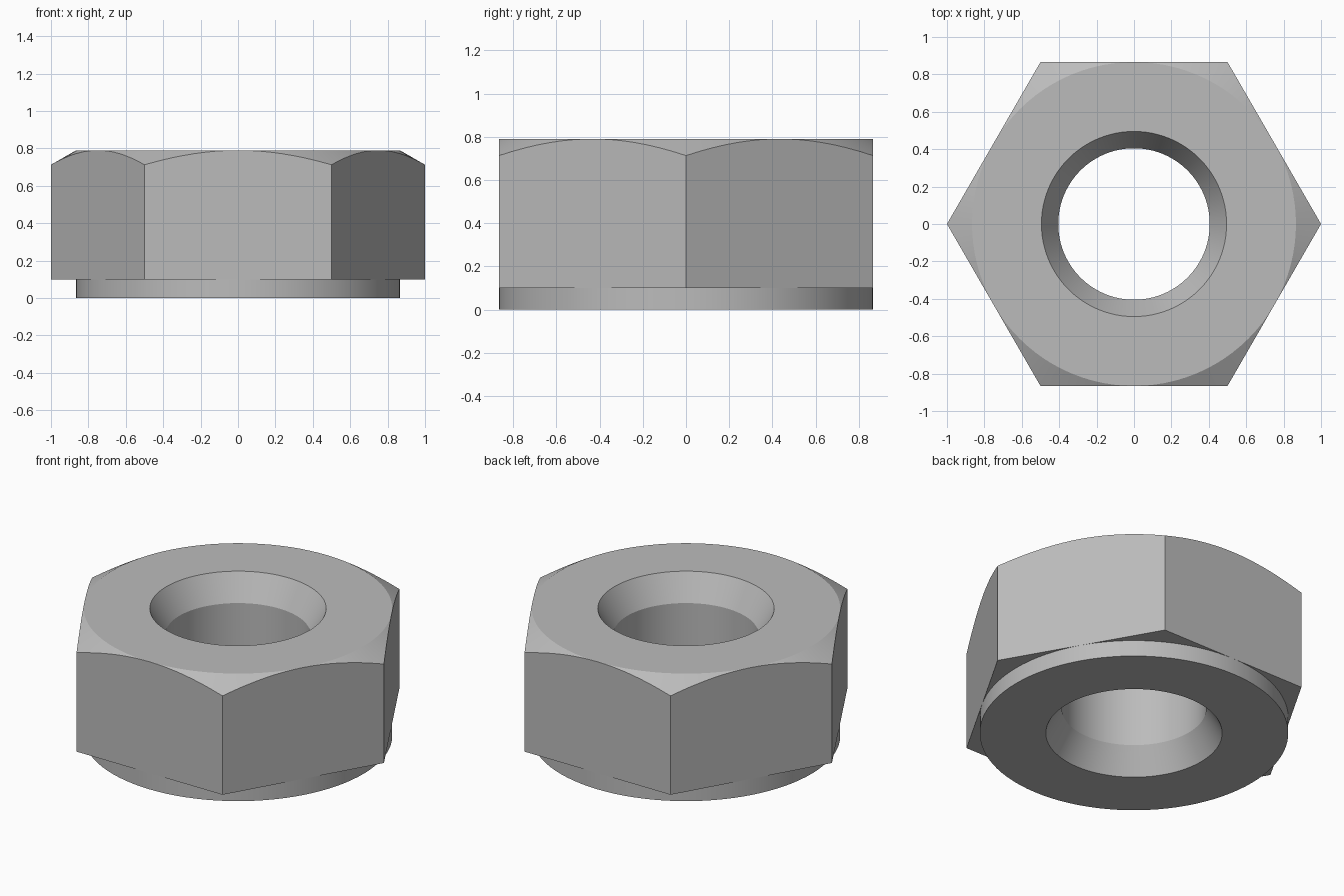
import bpy
import bmesh
from math import cos, sin, pi, radians, tan

if "Cube" in bpy.data.objects:
    bpy.data.objects.remove(bpy.data.objects["Cube"], do_unlink=True)

SEGMENTS = 96            # multiple of 12, so corners and flat centres get a vertex
HEIGHT = 0.79
WASHER_HEIGHT = 0.1
APOTHEM = cos(pi / 6)    # half the width across the flats
BORE = 0.405
BORE_MOUTH = 0.495
SINK = (BORE_MOUTH - BORE) / tan(radians(30))

# Single flat steel colour
steel = bpy.data.materials.new("steel grey")
steel.use_nodes = True
colour = (0.5, 0.5, 0.5, 1)
steel.diffuse_color = colour
steel.node_tree.nodes["Principled BSDF"].inputs["Base Color"].default_value = colour


def section(angle):
    """Closed radius/height outline of the nut at one angle."""
    hexagon = APOTHEM / cos(angle % (pi / 3) - pi / 6)
    corner_drop = (hexagon - APOTHEM) * tan(radians(30))
    return [
        (BORE, SINK), (BORE_MOUTH, 0),                  # lower countersink
        (APOTHEM, 0), (APOTHEM, WASHER_HEIGHT),         # washer face
        (hexagon, WASHER_HEIGHT),                       # hexagon underside
        (hexagon, HEIGHT - corner_drop),                # wrench flats
        (APOTHEM, HEIGHT),                              # chamfered corners
        (BORE_MOUTH, HEIGHT), (BORE, HEIGHT - SINK),    # upper countersink
    ]


# Sweep the outline around the axis
bm = bmesh.new()
rings = []
for i in range(SEGMENTS):
    a = 2 * pi * i / SEGMENTS
    rings.append([bm.verts.new((r * cos(a), r * sin(a), z)) for r, z in section(a)])
for i, ring in enumerate(rings):
    following = rings[(i + 1) % SEGMENTS]
    for j in range(len(ring)):
        k = (j + 1) % len(ring)
        bm.faces.new((ring[j], following[j], following[k], ring[k]))

# Close the outline where the round parts touch the flats
bmesh.ops.remove_doubles(bm, verts=bm.verts, dist=0.00005)
bmesh.ops.recalc_face_normals(bm, faces=bm.faces)

mesh = bpy.data.meshes.new("hex_nut")
bm.to_mesh(mesh)
bm.free()
mesh.materials.append(steel)
nut = bpy.data.objects.new("hex_nut", mesh)
bpy.context.collection.objects.link(nut)

# Smooth round surfaces, crisp edges
bpy.ops.object.select_all(action="DESELECT")
nut.select_set(True)
bpy.context.view_layer.objects.active = nut
bpy.ops.object.shade_smooth_by_angle(angle=radians(25))
